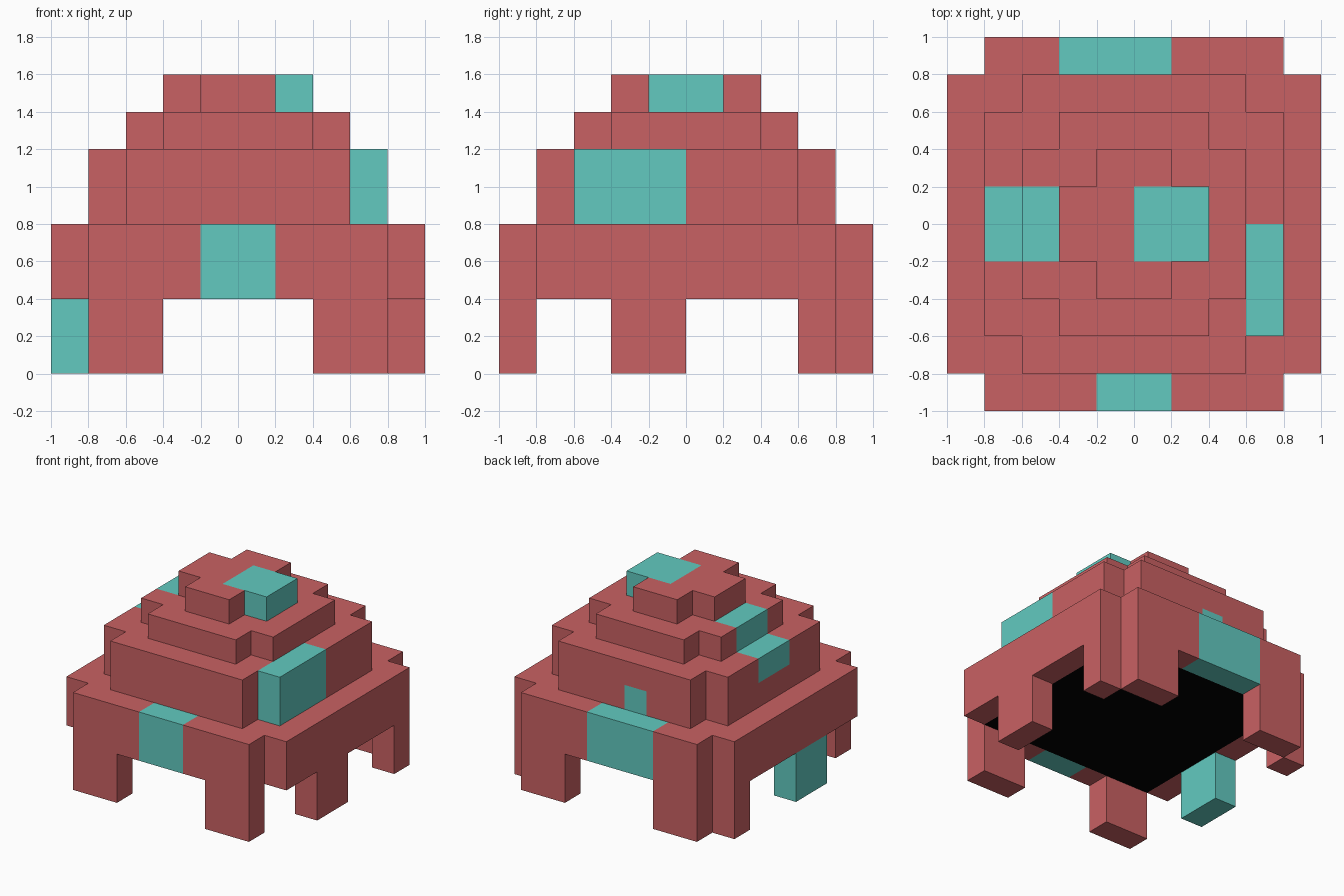
import bpy, bmesh
from mathutils import Vector

if "Cube" in bpy.data.objects:
    bpy.data.objects.remove(bpy.data.objects["Cube"])

S = 0.2  # edge length of one block; the grid is 10 x 10 x 8 blocks


def material(name, rgb):
    m = bpy.data.materials.new(name)
    m.diffuse_color = (*rgb, 1.0)
    m.use_nodes = True
    m.node_tree.nodes["Principled BSDF"].inputs["Base Color"].default_value = m.diffuse_color
    return m


MATS = [material("red", (0.584, 0.120, 0.125)),
        material("teal", (0.122, 0.591, 0.527)),
        material("black", (0.0, 0.0, 0.0))]


def box(i0, i1, j0, j1, k0, k1):
    """All block cells in a range, ends included."""
    return {(i, j, k) for i in range(i0, i1 + 1)
            for j in range(j0, j1 + 1) for k in range(k0, k1 + 1)}


def tier(inset, k0, k1):
    """Square slab with its four corner columns left out."""
    a, b = inset, 9 - inset
    return box(a + 1, b - 1, a, b, k0, k1) | box(a, b, a + 1, b - 1, k0, k1)


# Stepped dome
parts = {"dome_base": tier(0, 2, 3),
         "dome_middle": tier(1, 4, 5),
         "dome_upper": tier(2, 6, 6),
         "dome_cap": tier(3, 7, 7)}

# Legs, mirrored left to right
for side in ("left", "right"):
    a, b, edge = (1, 2, 0) if side == "left" else (7, 8, 9)
    parts[f"front_leg_{side}"] = box(a, b, 0, 0, 0, 1)
    parts[f"back_leg_{side}"] = box(a, b, 9, 9, 0, 1)
    parts[f"middle_leg_{side}"] = box(edge, edge, 3, 4, 0, 1)
    parts[f"rear_side_leg_{side}"] = box(edge, edge, 8, 8, 0, 1)

# Teal patches
teal = (box(4, 5, 0, 0, 2, 3)      # front
        | box(8, 8, 2, 4, 4, 5)    # right
        | box(3, 5, 9, 9, 2, 3)    # back, lower
        | box(4, 4, 8, 8, 4, 4)    # back, upper
        | box(1, 1, 4, 5, 5, 5)    # left, lower
        | box(2, 2, 4, 5, 6, 6)    # left, upper
        | box(5, 6, 4, 5, 7, 7)    # cap
        | parts["middle_leg_left"])

solid = set().union(*parts.values())


def colour(cell, axis, sign):
    i, j, k = cell
    if axis == 2 and sign < 0 and k == 2 and 1 <= i <= 8 and 1 <= j <= 8:
        return 2  # underside of the dome
    return 1 if cell in teal else 0


def build(name, cells):
    """Make one part from the outer faces of its blocks."""
    bm = bmesh.new()
    for cell in sorted(cells):
        centre = Vector(((cell[0] - 4.5) * S, (cell[1] - 4.5) * S, (cell[2] + 0.5) * S))
        for axis in range(3):
            for sign in (-1, 1):
                n = Vector((0, 0, 0))
                n[axis] = sign
                if tuple(cell[a] + int(n[a]) for a in range(3)) in solid:
                    continue
                u = Vector((0, 0, 0))
                u[(axis + 1) % 3] = 1
                v = n.cross(u)
                f = bm.faces.new([bm.verts.new(centre + (n + u * p + v * q) * S / 2)
                                  for p, q in ((-1, -1), (1, -1), (1, 1), (-1, 1))])
                f.material_index = colour(cell, axis, sign)
    bmesh.ops.remove_doubles(bm, verts=bm.verts, dist=0.001)
    mesh = bpy.data.meshes.new(name)
    bm.to_mesh(mesh)
    bm.free()
    for m in MATS:
        mesh.materials.append(m)
    bpy.context.collection.objects.link(bpy.data.objects.new(name, mesh))


for name, cells in parts.items():
    build(name, cells)
